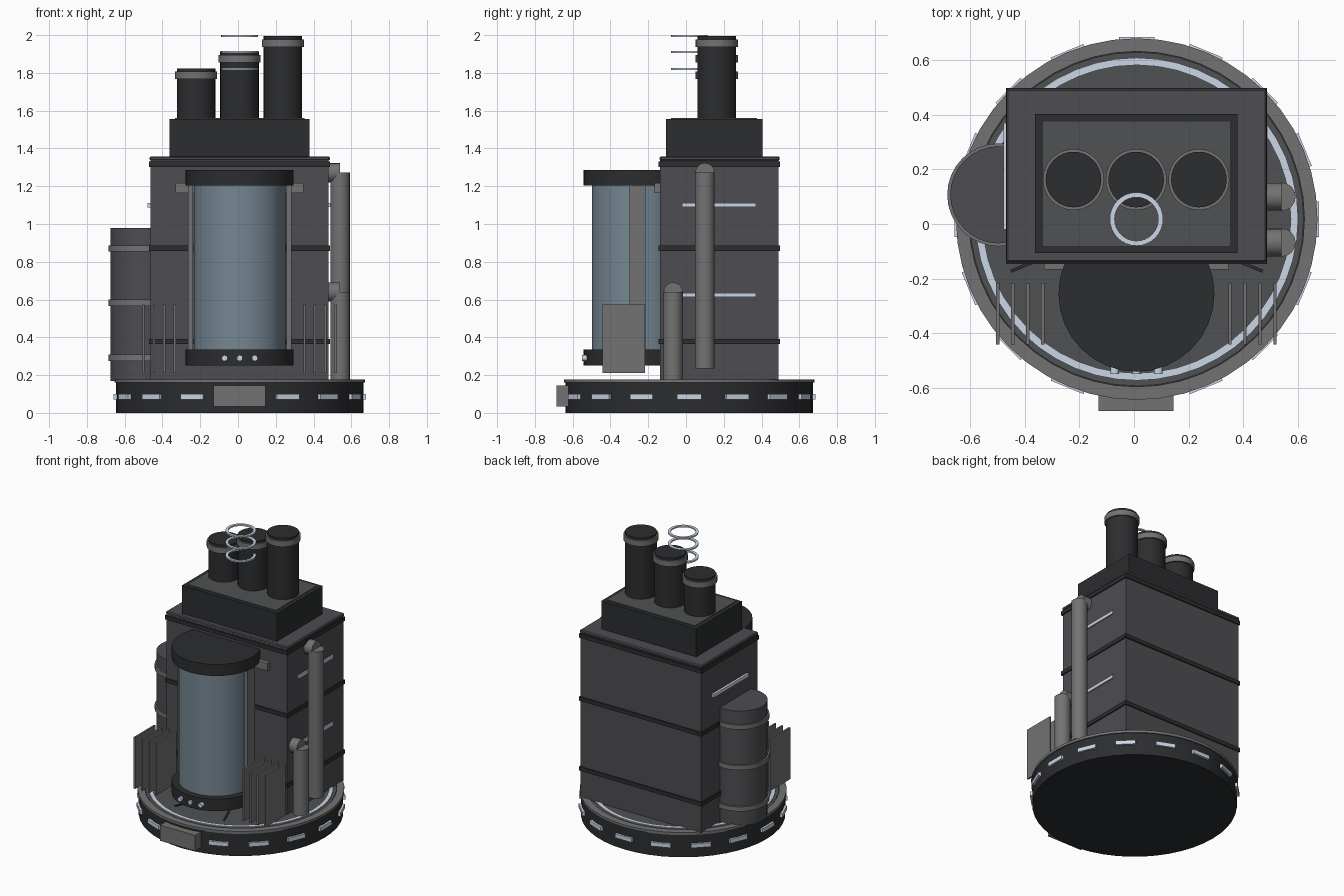
import bpy, bmesh
from math import sin, cos, pi, radians
from mathutils import Matrix

if "Cube" in bpy.data.objects:
    bpy.data.objects.remove(bpy.data.objects["Cube"])

CX, CY = 0.01, 0.018          # centre of the round base


def mat(name, r, g, b):
    m = bpy.data.materials.new(name)
    m.diffuse_color = (r, g, b, 1)
    m.use_nodes = True
    m.node_tree.nodes["Principled BSDF"].inputs["Base Color"].default_value = m.diffuse_color
    return m


DARK = mat("dark", .025, .026, .028)
BODY = mat("body", .075, .075, .085)
FLOOR = mat("floor", .08, .083, .085)
METAL = mat("metal", .17, .17, .17)
GLASS = mat("glass", .18, .24, .29)
LIGHT = mat("light", .6, .68, .8)


def finish(bm, name, m, smooth=False):
    bmesh.ops.recalc_face_normals(bm, faces=bm.faces)
    me = bpy.data.meshes.new(name)
    bm.to_mesh(me)
    bm.free()
    me.materials.append(m)
    ob = bpy.data.objects.new(name, me)
    bpy.context.collection.objects.link(ob)
    if smooth:
        bpy.ops.object.select_all(action='DESELECT')
        ob.select_set(True)
        bpy.context.view_layer.objects.active = ob
        bpy.ops.object.shade_smooth_by_angle(angle=radians(35))
    return ob


def box(name, x0, x1, y0, y1, z0, z1, m, bevel=0):
    bm = bmesh.new()
    bmesh.ops.create_cube(bm, size=1)
    for v in bm.verts:
        v.co = ((x0, x1)[v.co.x > 0], (y0, y1)[v.co.y > 0], (z0, z1)[v.co.z > 0])
    ob = finish(bm, name, m)
    if bevel:
        b = ob.modifiers.new("bevel", 'BEVEL')
        b.width, b.segments = bevel, 1
    return ob


def turned_box(name, r, angle, z, size, m):
    """Box set radially around the base centre."""
    bm = bmesh.new()
    bmesh.ops.create_cube(bm, size=1, matrix=Matrix.Diagonal((*size, 1)))
    bm.transform(Matrix.Translation((CX + r * cos(angle), CY + r * sin(angle), z))
                 @ Matrix.Rotation(angle, 4, 'Z'))
    return finish(bm, name, m)


def cyl(name, x, y, z0, z1, r, m, n=32, axis='Z'):
    """Upright cylinder, or one lying along X / Y when axis is set (z0..z1 run along it)."""
    bm = bmesh.new()
    bmesh.ops.create_cone(bm, cap_ends=True, segments=n, radius1=r, radius2=r, depth=z1 - z0)
    mid = (z0 + z1) / 2
    if axis == 'X':               # x, y hold the y, z position
        t = Matrix.Translation((mid, x, y)) @ Matrix.Rotation(pi / 2, 4, 'Y')
    elif axis == 'Y':             # x, y hold the x, z position
        t = Matrix.Translation((x, mid, y)) @ Matrix.Rotation(pi / 2, 4, 'X')
    else:
        t = Matrix.Translation((x, y, mid))
    bm.transform(t)
    return finish(bm, name, m, smooth=True)


def ring(name, x, y, z0, z1, r0, r1, m, n=48):
    """Flat ring with a rectangular section."""
    bm = bmesh.new()
    loops = [[bm.verts.new((x + r * cos(2 * pi * i / n), y + r * sin(2 * pi * i / n), z))
              for i in range(n)] for r, z in ((r0, z0), (r1, z0), (r1, z1), (r0, z1))]
    for a in range(4):
        p, q = loops[a], loops[(a + 1) % 4]
        for i in range(n):
            j = (i + 1) % n
            bm.faces.new((p[i], p[j], q[j], q[i]))
    return finish(bm, name, m, smooth=True)


# round base with rim, glowing ring, floor and radial strips
cyl("base_disc", CX, CY, 0, .17, .655, DARK, 48)
cyl("base_floor", CX, CY, .165, .172, .61, FLOOR, 48)
ring("base_rim", CX, CY, .16, .178, .615, .663, METAL)
ring("base_glow_ring", CX, CY, .168, .178, .565, .592, LIGHT)
for i in range(8):
    turned_box("floor_strip", .37, radians(22.5 + 45 * i), .173, (.26, .012, .01), DARK)
for i in range(16):
    turned_box("base_marker", .658, i * pi / 8, .085, (.02, .13, .028), LIGHT)
box("front_plate", -.13, .145, -.686, -.62, .035, .145, METAL)

# main housing and its trim bands
box("housing", -.462, .48, -.138, .49, .17, 1.34, BODY)
box("housing_top", -.468, .486, -.139, .496, 1.335, 1.358, BODY, .006)
for z in (.378, .872, 1.317):
    box("housing_trim", -.47, .488, -.146, .498, z - .014, z + .014, DARK)
for z in (.625, 1.10):
    box("right_side_light", .475, .489, -.02, .37, z - .011, z + .011, LIGHT)
box("left_side_light", -.478, -.455, -.02, .37, 1.087, 1.111, LIGHT)

# top block with inset plate
box("top_block", -.363, .379, -.107, .404, 1.355, 1.556, DARK)
box("top_plate", -.334, .352, -.08, .376, 1.55, 1.56, FLOOR)

# three stepped chimneys with collars, and floating glow rings
for x, top in ((-.222, 1.823), (.008, 1.912), (.238, 1.994)):
    cyl("chimney", x, .163, 1.55, top, .102, DARK)
    ring("chimney_collar", x, .163, top - .056, top - .016, .095, .112, METAL, 32)
for z in (1.82, 1.91, 1.995):
    ring("exhaust_ring", .009, .018, z - .005, z + .005, .08, .098, LIGHT, 32)

# front glass tank with caps, posts, bracket and indicator lamps
TX, TY = .009, -.256
cyl("tank_glass", TX, TY, .32, 1.215, .242, GLASS)
cyl("tank_cap", TX, TY, 1.205, 1.286, .286, DARK)
cyl("tank_foot", TX, TY, .25, .335, .286, DARK)
for s in (-1, 1):
    x = TX + s * .261
    box("tank_post", x - .014, x + .014, -.298, -.215, .33, 1.21, METAL)
box("tank_bracket", -.33, .346, -.167, -.13, 1.163, 1.217, METAL)
for x in (-.071, .009, .089):
    cyl("indicator_lamp", x, .29, -.551, -.525, .016, LIGHT, 12, 'Y')

# cooling fins either side of the tank
for i in range(4):
    for x in (-.5 + .055 * i, .352 + .055 * i):
        box("cooling_fin", x - .006, x + .006, -.442, -.216, .21, .574, METAL)

# barrel on the left side
cyl("side_barrel", -.496, .107, .17, .98, .178, BODY)
for z in (.292, .583, .87):
    ring("barrel_hoop", -.496, .107, z - .016, z + .016, .17, .189, METAL, 32)

# pipes on the right side with stubs into the housing
for y, z0, z1 in ((.1, .235, 1.272), (-.068, .17, .64)):
    cyl("side_pipe", .541, y, z0, z1, .052, METAL, 16)
    cyl("pipe_stub", y, z1, .47, .541, .051, METAL, 16, 'X')
